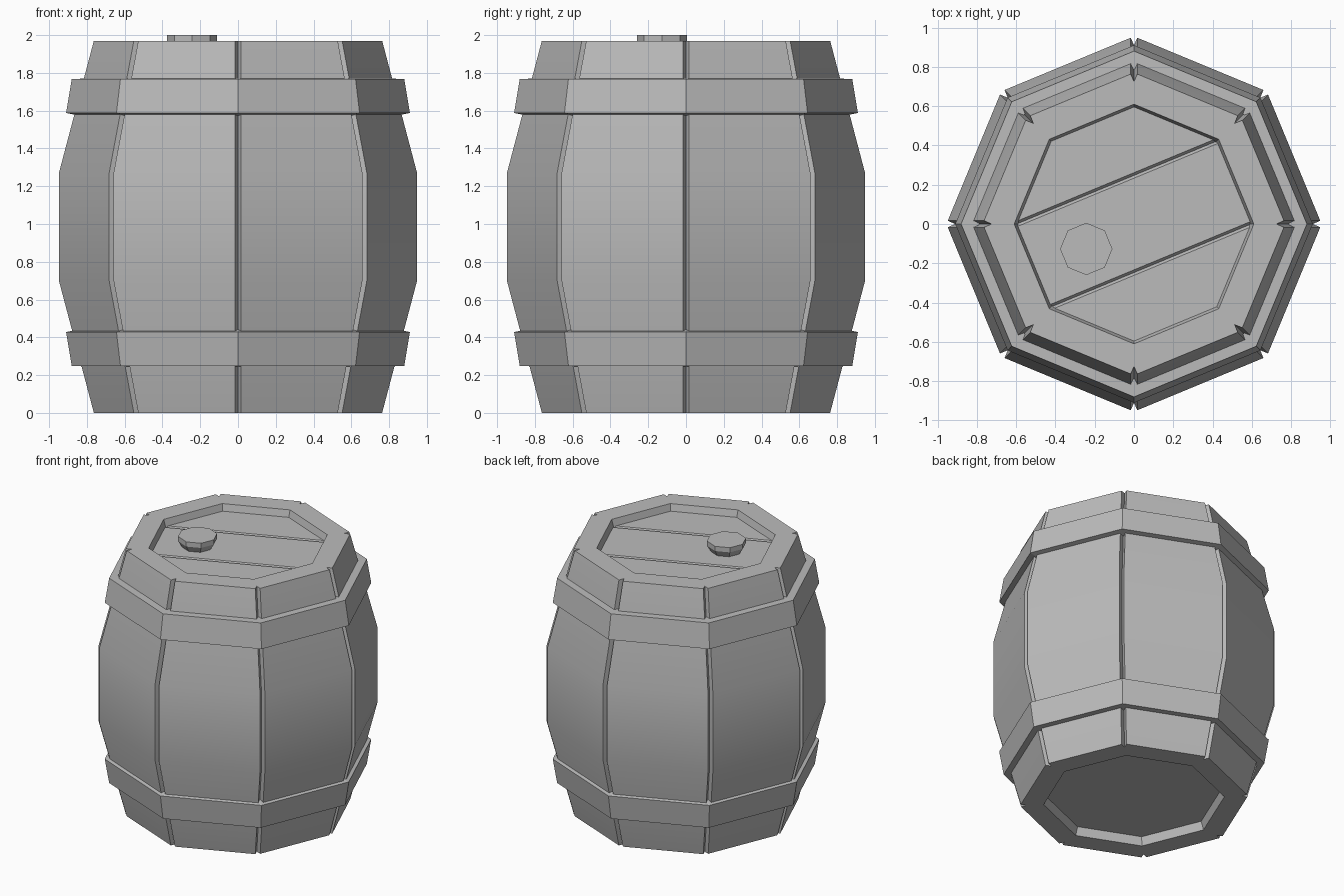
import bpy, math
from mathutils import Vector

if "Cube" in bpy.data.objects:
    bpy.data.objects.remove(bpy.data.objects["Cube"])

grey = bpy.data.materials.new("plain grey")
grey.use_nodes = True
colour = (0.5, 0.5, 0.5, 1)
grey.diffuse_color = colour
grey.node_tree.nodes["Principled BSDF"].inputs["Base Color"].default_value = colour

SIDES = 8
TOP = 1.97
LID = 1.92


def polar(radius, degrees):
    a = math.radians(degrees)
    return Vector((radius * math.cos(a), radius * math.sin(a), 0))


def corners(radius):
    return [polar(radius, 360 / SIDES * i) for i in range(SIDES)]


def notched(radius, depth, half=0.018):
    """Octagon with a V notch at each corner."""
    ring = []
    pts = corners(radius)
    for i, p in enumerate(pts):
        before = (pts[i - 1] - p).normalized() * half
        after = (pts[(i + 1) % SIDES] - p).normalized() * half
        ring += [p + before, p - p.normalized() * depth, p + after]
    return ring


def loft(name, rings, caps=True, closed=False):
    """Skin a list of (points, height) rings into one mesh."""
    n = len(rings[0][0])
    verts = [(p.x, p.y, z) for ring, z in rings for p in ring]
    count = len(rings)
    faces = []
    for r in range(count if closed else count - 1):
        a, b = r * n, (r + 1) % count * n
        for i in range(n):
            j = (i + 1) % n
            faces.append((a + i, a + j, b + j, b + i))
    if caps:
        faces.append(tuple(reversed(range(n))))
        faces.append(tuple(range((count - 1) * n, count * n)))
    mesh = bpy.data.meshes.new(name)
    mesh.from_pydata(verts, [], faces)
    mesh.materials.append(grey)
    obj = bpy.data.objects.new(name, mesh)
    bpy.context.collection.objects.link(obj)
    return obj


# Staved body: recessed bottom, bulging wall, flat rim, recessed top
body_profile = [(0.59, 0.06, 0), (0.61, 0, 0), (0.77, 0, 0.045), (0.955, 0.70, 0.045),
                (0.955, 1.27, 0.045), (0.77, TOP, 0.045), (0.61, TOP, 0), (0.59, LID - 0.02, 0)]
body = loft("barrel_body", [(notched(r, d), z) for r, z, d in body_profile])

# Two hoops, the lower one a flipped copy of the upper
hoop_profile = [(0.79, 1.77), (0.88, 1.768), (0.91, 1.588), (0.84, 1.573)]
upper = [(corners(r), z) for r, z in reversed(hoop_profile)]
lower = [(corners(r), 2.016 - z) for r, z in hoop_profile]
loft("upper_hoop", upper, caps=False, closed=True)
loft("lower_hoop", lower, caps=False, closed=True)

# Three lid planks with chamfered seams
across = polar(0.013, 112.5)


def plank(name, angles, shifts):
    base = [polar(0.597, a) for a in angles]
    top = [p + across * s for p, s in zip(base, shifts)]
    loft(name, [(base, LID - 0.02), (top, LID)])


plank("back_lid_plank", (45, 90, 135, 180), (1, 0, 0, 1))
plank("middle_lid_plank", (0, 45, 180, 225), (1, -1, -1, 1))
plank("front_lid_plank", (225, 270, 315, 0), (-1, 0, 0, -1))

# Tapered stopper
centre = Vector((-0.243, -0.127, 0))
loft("stopper", [([p + centre for p in corners(r)], z)
                 for r, z in ((0.10, LID - 0.01), (0.133, 1.965), (0.133, 2.0))])

# Soft vertical bulge with crisp stave edges
bpy.ops.object.select_all(action="DESELECT")
body.select_set(True)
bpy.context.view_layer.objects.active = body
bpy.ops.object.shade_smooth_by_angle(angle=math.radians(30))
